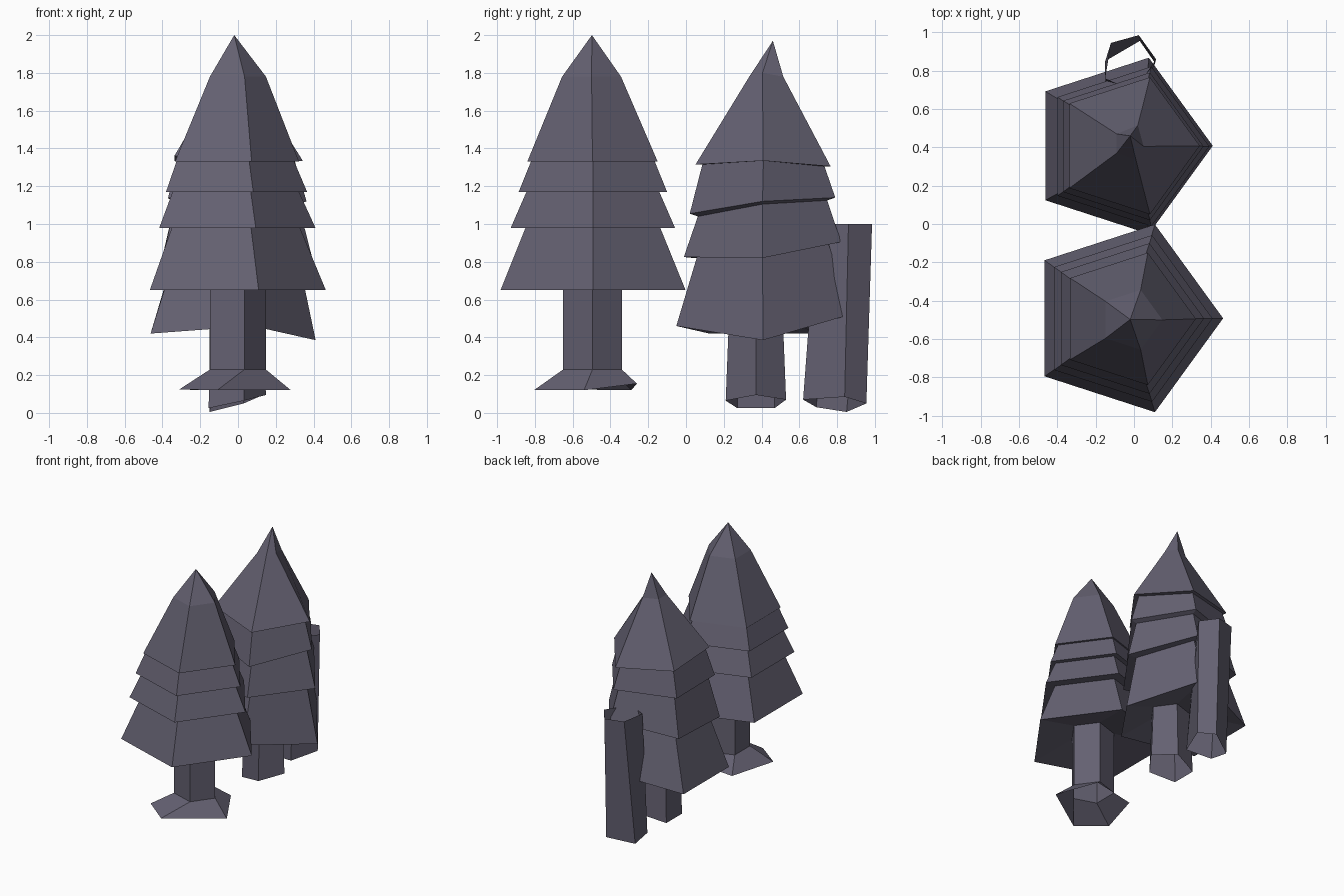
import bpy
from math import cos, sin, radians

# Dark slate colour shared by all parts
slate = bpy.data.materials.new("slate")
slate.diffuse_color = (.127, .118, .165, 1)


def ring(cx, cy, r, z):
    """Five corners, first one toward +x; z is one height or a height per corner."""
    zs = z if isinstance(z, (list, tuple)) else [z] * 5
    return [(cx + r * cos(radians(72 * i)), cy + r * sin(radians(72 * i)), zs[i])
            for i in range(5)]


def loft(name, rings, apex=None):
    """Skin consecutive five-sided rings, optionally closing to an apex."""
    verts = [v for rg in rings for v in rg]
    faces = []
    for k in range(len(rings) - 1):
        for i in range(5):
            j = (i + 1) % 5
            faces.append((k * 5 + i, k * 5 + j, k * 5 + 5 + j, k * 5 + 5 + i))
    if apex:
        verts.append(apex)
        b = (len(rings) - 1) * 5
        faces += [(b + i, b + (i + 1) % 5, len(verts) - 1) for i in range(5)]
    me = bpy.data.meshes.new(name)
    me.from_pydata(verts, [], faces)
    me.update()
    me.materials.append(slate)
    ob = bpy.data.objects.new(name, me)
    bpy.context.collection.objects.link(ob)
    return ob


# Front tree: open trunk with flared, slightly uneven foot
foot = [(.28, -.54, .12), (.12, -.26, .155), (-.2, -.29, .12),
        (-.31, -.65, .125), (-.11, -.805, .12)]
loft("front_trunk", [foot, ring(-.016, -.495, .163, .23), ring(-.016, -.495, .163, .72)])

# Front tree: foliage, level tiers with overhanging rims
c = (-.047, -.493)
loft("front_foliage", [
    ring(-.016, -.495, .163, .72),
    ring(-.05, -.492, .515, .65), ring(*c, .375, .98),
    ring(*c, .457, .98), ring(*c, .37, 1.17),
    ring(*c, .413, 1.17), ring(*c, .345, 1.33),
    ring(-.04, -.495, .363, 1.33), ring(-.016, -.5, .164, 1.78),
], apex=(-.02, -.498, 2.0))

# Rear tree: trunk with slanted open base
loft("rear_trunk", [
    ring(-.02, .37, .168, [.095, .07, .025, .025, .065]),
    ring(-.02, .37, .15, .5)])

# Rear tree: foliage with crooked rims
z1 = [.385, .52, .42, .42, .46]
z2 = [.82, .905, .83, .81, .825]
z3 = [1.12, 1.14, 1.135, 1.14, 1.055]
z4 = [1.335, 1.305, 1.335, 1.36, 1.315]
tip = [(.05, .405, 1.8), (.02, .515, 1.78), (-.09, .47, 1.78),
       (-.09, .37, 1.78), (.01, .335, 1.78)]
loft("rear_foliage", [
    ring(-.02, .37, .15, .5),
    ring(-.072, .408, .483, z1), ring(-.045, .405, .365, z2),
    ring(-.045, .405, .438, z2), ring(-.04, .405, .36, [z - .015 for z in z3]),
    ring(-.042, .405, .405, z3), ring(-.04, .41, .34, z4),
    ring(-.033, .408, .376, z4), tip,
], apex=(-.02, .46, 1.97))

# Broken hollow trunk behind
loft("hollow_stump", [
    [(.11, .84, .085), (.03, .955, .05), (-.15, .85, .005), (-.145, .69, .03), (.03, .62, .07)],
    [(.115, .86, 1.0), (.025, .985, 1.0), (-.12, .945, 1.0), (-.15, .76, 1.0), (0, .69, 1.0)]])
